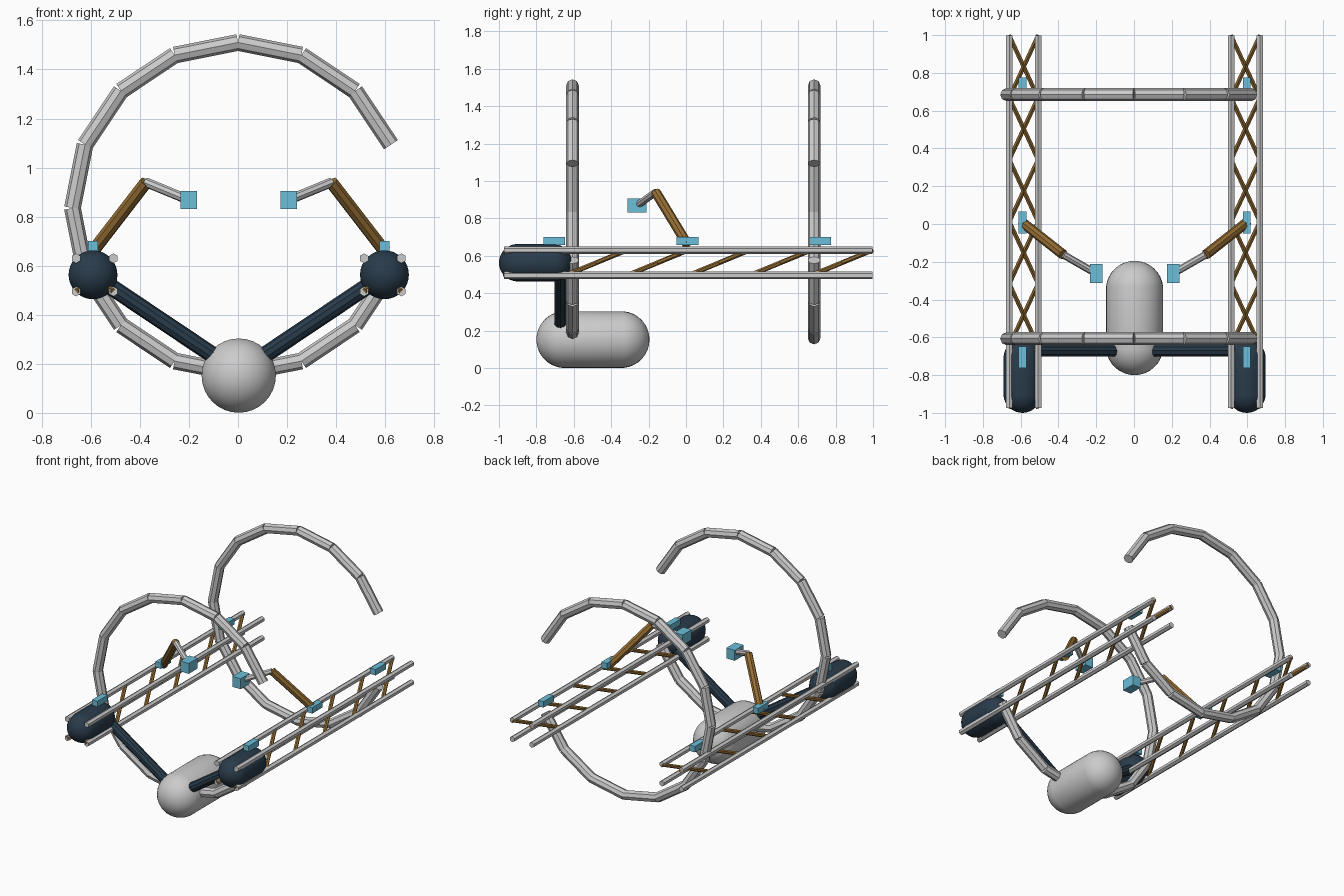
import bpy, bmesh, math
from mathutils import Vector, Matrix

if "Cube" in bpy.data.objects:
    bpy.data.objects.remove(bpy.data.objects["Cube"])

OX = 0.003  # small sideways offset of the symmetric parts


def mat(name, rgb):
    m = bpy.data.materials.new(name)
    m.diffuse_color = (*rgb, 1)
    m.use_nodes = True
    m.node_tree.nodes["Principled BSDF"].inputs["Base Color"].default_value = m.diffuse_color
    return m


DARK = mat("dark_blue", (0.022, 0.044, 0.07))
BRASS = mat("brass", (0.31, 0.16, 0.035))
CYAN = mat("cyan", (0.15, 0.52, 0.70))


def finish(bm, name, material=None, smooth=False):
    me = bpy.data.meshes.new(name)
    bm.to_mesh(me)
    bm.free()
    if material:
        me.materials.append(material)
    for p in me.polygons:
        p.use_smooth = smooth
    ob = bpy.data.objects.new(name, me)
    bpy.context.collection.objects.link(ob)
    return ob


def add_rod(bm, a, b, r, sides):
    a, b = Vector(a), Vector(b)
    d = b - a
    m = Matrix.Translation((a + b) / 2) @ d.to_track_quat('Z', 'Y').to_matrix().to_4x4()
    bmesh.ops.create_cone(bm, cap_ends=True, segments=sides, radius1=r, radius2=r,
                          depth=d.length, matrix=m)


def rods(name, pairs, r, sides, material=None):
    bm = bmesh.new()
    for a, b in pairs:
        add_rod(bm, a, b, r, sides)
    return finish(bm, name, material)


def box(name, c, size, material):
    bm = bmesh.new()
    bmesh.ops.create_cube(bm, size=1, matrix=Matrix.Translation(c) @ Matrix.Diagonal((*size, 1)))
    return finish(bm, name, material)


def capsule(name, x, z, y0, y1, r, material=None):
    # sphere along y, split at the equator and stretched
    bm = bmesh.new()
    bmesh.ops.create_uvsphere(bm, u_segments=32, v_segments=17, radius=r,
                              matrix=Matrix.Rotation(math.pi / 2, 4, 'X'))
    half = (y1 - y0) / 2 - r
    for v in bm.verts:
        v.co.y += half if v.co.y > 0 else -half
        v.co += Vector((x, (y0 + y1) / 2, z))
    return finish(bm, name, material, True)


# Main body at the bottom front
capsule("main_body", OX, 0.152, -0.80, -0.195, 0.152)

# Open sixteen-sided rings, gap on the right
pts = [(0.675 * math.cos(math.radians(22.5 * i)), 0.835 + 0.675 * math.sin(math.radians(22.5 * i)))
       for i in range(1, 16)]
for name, y in (("front_ring", -0.607), ("back_ring", 0.685)):
    rods(name, [((p[0], y, p[1]), (q[0], y, q[1])) for p, q in zip(pts, pts[1:])], 0.034, 8)

for side, s in (("left", -1), ("right", 1)):
    cx = OX + s * 0.587
    y0, y1, low, high, w = -0.973, 0.997, 0.495, 0.63, 0.076

    # Four long rails of the truss
    rods(side + "_rails", [((cx + dx, y0, z), (cx + dx, y1, z))
                           for dx in (-w, w) for z in (low, high)], 0.02, 6)

    # Crossing diagonals, six bays
    step = (y1 - y0) / 6
    rods(side + "_braces", [((cx - d, y0 + i * step, low), (cx + d, y0 + (i + 1) * step, high))
                            for i in range(6) for d in (-w, w)], 0.013, 6, BRASS)

    # Engine pod and its strut
    px = OX + s * 0.594
    capsule(side + "_pod", px, 0.563, -1.0, -0.61, 0.1, DARK)
    rods(side + "_strut", [((OX, -0.67, 0.165), (px, -0.67, 0.563))], 0.034, 10, DARK)

    # Mounting blocks on top of the truss
    for where, y in (("front", -0.705), ("middle", 0.008), ("back", 0.717)):
        box(f"{side}_{where}_block", (px, y, 0.68), (0.042, 0.115, 0.042), CYAN)

    # Jointed arm with gripper
    shoulder, elbow = (px, 0.008, 0.66), (OX + s * 0.378, -0.162, 0.94)
    hand = (OX + s * 0.204, -0.262, 0.868)
    rods(side + "_upper_arm", [(shoulder, elbow)], 0.027, 8, BRASS)
    rods(side + "_forearm", [(elbow, hand)], 0.02, 8)
    box(side + "_hand", hand, (0.066, 0.1, 0.074), CYAN)
